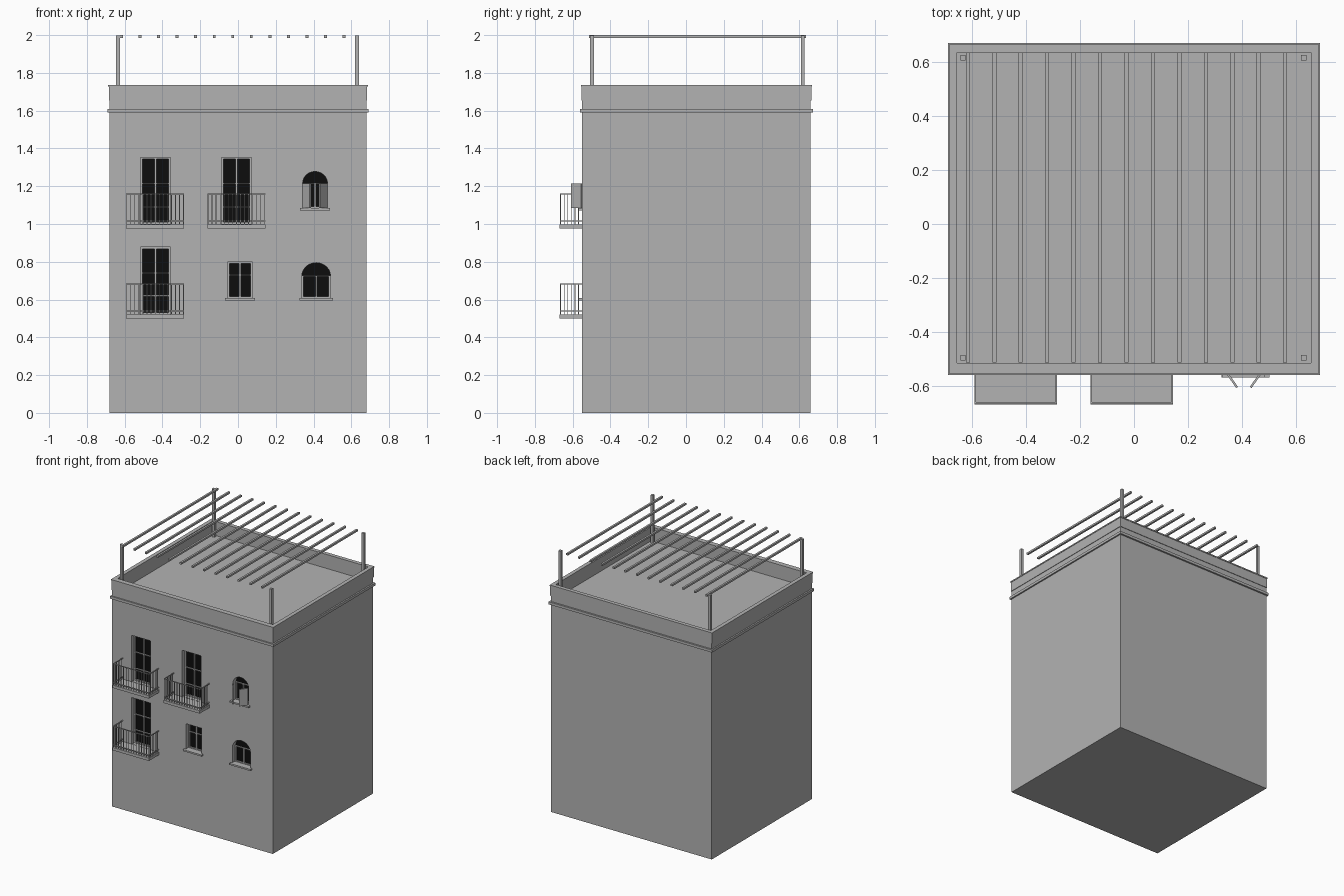
import bpy, bmesh, math
from mathutils import Matrix

if "Cube" in bpy.data.objects:
    bpy.data.objects.remove(bpy.data.objects["Cube"])


def material(name, v):
    m = bpy.data.materials.new(name)
    m.diffuse_color = (v, v, v, 1)
    m.use_nodes = True
    m.node_tree.nodes["Principled BSDF"].inputs["Base Color"].default_value = m.diffuse_color
    return m


STONE = material("grey plaster", 0.45)
GLASS = material("black glass", 0.004)
FRONT, BACK, HALF = -0.55, 0.665, 0.68
DEPTH = 0.045


def finish(name, bm, mat):
    bmesh.ops.recalc_face_normals(bm, faces=bm.faces)
    me = bpy.data.meshes.new(name)
    bm.to_mesh(me)
    bm.free()
    me.materials.append(mat)
    ob = bpy.data.objects.new(name, me)
    bpy.context.collection.objects.link(ob)
    return ob


def add_box(bm, x0, x1, y0, y1, z0, z1):
    v = bmesh.ops.create_cube(bm, size=1)["verts"]
    bmesh.ops.scale(bm, vec=(x1 - x0, y1 - y0, z1 - z0), verts=v)
    bmesh.ops.translate(bm, vec=((x0 + x1) / 2, (y0 + y1) / 2, (z0 + z1) / 2), verts=v)
    return v


def boxes(name, dims, mat=STONE):
    bm = bmesh.new()
    for d in dims:
        add_box(bm, *d)
    return finish(name, bm, mat)


def ring(name, out, inner, z0, z1):
    """Rectangular band around the building; out and inner are x half, y min, y max."""
    bm = bmesh.new()
    loops = []
    for (h, a, b), z in ((out, z0), (out, z1), (inner, z1), (inner, z0)):
        loops.append([bm.verts.new(p) for p in ((-h, a, z), (h, a, z), (h, b, z), (-h, b, z))])
    for i in range(4):
        for j in range(4):
            p, q = loops[i], loops[(i + 1) % 4]
            bm.faces.new((p[j], p[(j + 1) % 4], q[(j + 1) % 4], q[j]))
    return finish(name, bm, STONE)


def outline(x0, x1, z0, z1, spring):
    """Opening outline, with an arched head above the spring height."""
    if spring is None:
        return [(x0, z0), (x1, z0), (x1, z1), (x0, z1)]
    c, r = (x0 + x1) / 2, (x1 - x0) / 2
    arc = [(c + r * math.cos(math.pi * i / 12), spring + (z1 - spring) * math.sin(math.pi * i / 12))
           for i in range(13)]
    return [(x0, z0), (x1, z0)] + arc


def add_prism(bm, pts, y0, y1):
    a = [bm.verts.new((x, y0, z)) for x, z in pts]
    b = [bm.verts.new((x, y1, z)) for x, z in pts]
    bm.faces.new(a)
    bm.faces.new(b[::-1])
    for i in range(len(pts)):
        j = (i + 1) % len(pts)
        bm.faces.new((a[i], b[i], b[j], a[j]))


# name, x0, x1, z0, z1, arch spring, glazing bar heights
openings = [
    ("upper_left_door", -0.515, -0.357, 1.0, 1.353, None, (1.215, 1.09)),
    ("upper_middle_door", -0.087, 0.072, 1.0, 1.353, None, (1.215, 1.09)),
    ("lower_left_door", -0.515, -0.357, 0.522, 0.877, None, (0.74, 0.62)),
    ("lower_middle_window", -0.055, 0.077, 0.605, 0.80, None, (0.73,)),
    ("upper_arch_window", 0.342, 0.474, 1.082, 1.278, 1.215, (1.215,)),
    ("lower_arch_window", 0.338, 0.49, 0.605, 0.795, 0.725, (0.725,)),
]

# Main block, with window recesses cut into the front
body = boxes("building_body", [(-HALF, HALF, FRONT, 0.66, 0, 1.63)])
bm = bmesh.new()
for _, x0, x1, z0, z1, s, _ in openings:
    add_prism(bm, outline(x0, x1, z0, z1, s), FRONT - 0.05, FRONT + DEPTH)
cutter = finish("window_cutter", bm, STONE)
cutter.hide_render = True
cutter.hide_set(True)
cut = body.modifiers.new("recesses", "BOOLEAN")
cut.object, cut.operation, cut.solver = cutter, "DIFFERENCE", "EXACT"

# Parapet, cap and ledge
inner = (0.657, -0.517, 0.637)
ring("parapet_wall", (HALF, FRONT, 0.66), inner, 1.61, 1.66)
ring("parapet_band", (0.684, -0.553, 0.664), inner, 1.655, 1.73)
ring("parapet_cap", (0.687, -0.556, 0.667), inner, 1.728, 1.737)
ring("ledge", (0.691, -0.56, 0.673), (0.67, -0.54, 0.65), 1.59, 1.61)

# Glass and window frames
for name, x0, x1, z0, z1, s, bars in openings:
    y = FRONT + DEPTH
    bm = bmesh.new()
    add_prism(bm, outline(x0, x1, z0, z1, s), y - 0.006, y + 0.001)
    finish(name + "_glass", bm, GLASS)
    c, t = (x0 + x1) / 2, 0.01
    f0, f1 = y - 0.016, y - 0.004
    top = s or z1
    parts = [(x0, x0 + t, f0, f1, z0, top), (x1 - t, x1, f0, f1, z0, top),
             (x0, x1, f0, f1, z0, z0 + t), (c - t / 2, c + t / 2, f0, f1, z0, top)]
    if s is None:
        parts.append((x0, x1, f0, f1, z1 - t, z1))
    parts += [(x0, x1, f0, f1, b - 0.003, b + 0.003) for b in bars]
    boxes(name + "_frame", parts)
    if "window" in name:
        boxes(name + "_sill", [(x0 - 0.013, x1 + 0.013, FRONT - 0.02, FRONT + DEPTH, z0 - 0.01, z0 + 0.002)])

# Open shutters on the upper arched window
for side, hinge, ang in (("left", 0.345, -55), ("right", 0.471, 235)):
    bm = bmesh.new()
    v = add_box(bm, 0, 0.066, -0.004, 0.004, 1.086, 1.215)
    bmesh.ops.rotate(bm, cent=(0, 0, 0), matrix=Matrix.Rotation(math.radians(ang), 3, "Z"), verts=v)
    bmesh.ops.translate(bm, vec=(hinge, FRONT - 0.003, 0), verts=v)
    finish(side + "_shutter", bm, STONE)

# Balconies: slab, rails and thin bars
for name, x0, z0 in (("upper_left", -0.592, 0.976), ("upper_middle", -0.162, 0.976), ("lower_left", -0.592, 0.499)):
    x1, y0, zt = x0 + 0.307, -0.67, z0 + 0.183
    boxes(name + "_balcony_slab", [(x0, x1, y0, FRONT + 0.005, z0, z0 + 0.022)])
    a, b, f, r = x0 + 0.003, x1 - 0.003, y0 + 0.006, 0.003
    parts = []
    for z in (z0 + 0.04, zt):
        parts.append((a, b, f - r, f + r, z - r, z + r))
        parts += [(x - r, x + r, f, FRONT, z - r, z + r) for x in (a, b)]
    n = 14
    parts += [(x - 0.002, x + 0.002, f - 0.002, f + 0.002, z0 + 0.02, zt)
              for x in (a + (b - a) * i / n for i in range(n + 1))]
    for i in range(1, 6):
        y = f + (FRONT - f) * i / 6
        parts += [(x - 0.002, x + 0.002, y - 0.002, y + 0.002, z0 + 0.02, zt) for x in (a, b)]
    boxes(name + "_balcony_railing", parts)

# Rooftop pergola
boxes("pergola_posts", [(x - 0.01, x + 0.01, y - 0.01, y + 0.01, 1.625, 1.998)
                        for x in (-0.635, 0.63) for y in (-0.497, 0.618)])
boxes("pergola_beams", [(x - 0.0075, x + 0.0075, -0.514, 0.636, 1.986, 2.0)
                        for x in (-0.617 + 0.0982 * i for i in range(13))])
